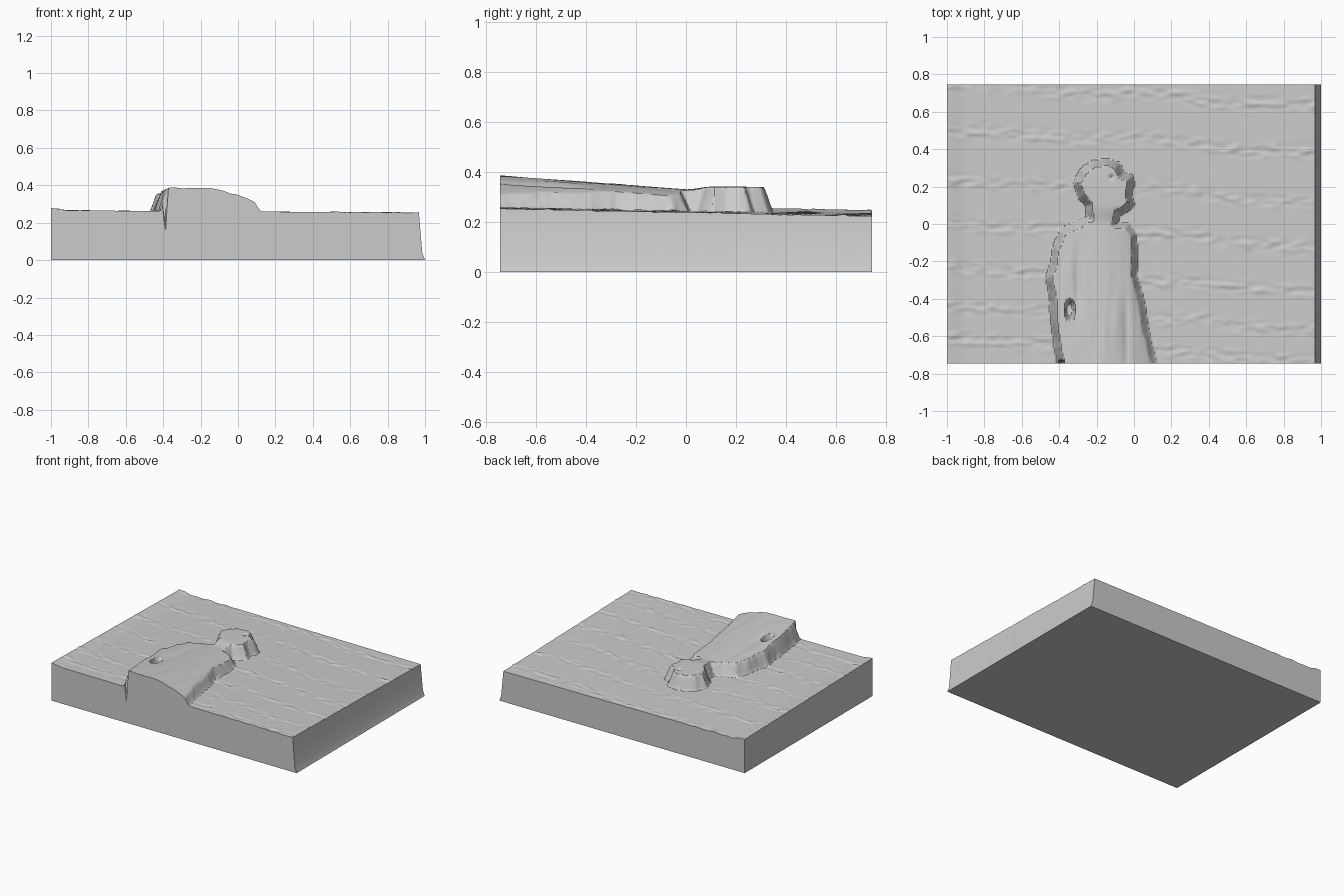
import bpy, bmesh, math
from mathutils import Vector, noise

cube = bpy.data.objects.get("Cube")
if cube:
    bpy.data.objects.remove(cube, do_unlink=True)

LEFT, RIGHT, HALF_Y = -1.0, 0.967, 0.745
COLS, ROWS = 260, 196

# Silhouette of the raised figure: left side, head, face, right side
OUTLINE = [(-.385, -.80), (-.41, -.65), (-.43, -.5), (-.435, -.4), (-.455, -.28),
           (-.43, -.22), (-.42, -.14), (-.38, -.04), (-.3, 0), (-.235, .03),
           (-.24, .1), (-.28, .15), (-.305, .22), (-.275, .28), (-.215, .32),
           (-.15, .333), (-.09, .315), (-.065, .26), (-.02, .245), (-.015, .21),
           (-.03, .16), (-.015, .11), (-.05, .08), (-.09, .06), (-.1, 0),
           (-.04, -.01), (0, -.06), (.005, -.2), (0, -.28), (.035, -.38),
           (.06, -.55), (.12, -.80)]
# Wavy ripple lines across the background: y position of each row
RIPPLES = [.69, .44, .18, -.06, -.3, -.5, -.67]


def smooth(a, b, v):
    t = min(1, max(0, (v - a) / (b - a)))
    return t * t * (3 - 2 * t)


def signed_distance(x, y):
    """Distance to the silhouette, positive inside."""
    best, inside = 9.0, False
    ax, ay = OUTLINE[-1]
    for bx, by in OUTLINE:
        dx, dy = bx - ax, by - ay
        t = min(1, max(0, ((x - ax) * dx + (y - ay) * dy) / (dx * dx + dy * dy)))
        best = min(best, math.hypot(x - ax - t * dx, y - ay - t * dy))
        if (ay > y) != (by > y) and x < ax + (y - ay) * dx / dy:
            inside = not inside
        ax, ay = bx, by
    return best if inside else -best


def blob(x, y, cx, cy, rx, ry):
    return math.exp(-((x - cx) / rx) ** 2 - ((y - cy) / ry) ** 2)


def background(x, y):
    z = .245 - .02 * y - .006 * x + .012 * smooth(-.9, -1, x)
    wander = .05 * noise.noise(Vector((x * 2, y, 3))) - .07 * x
    for i, row in enumerate(RIPPLES):
        d = y - row - wander
        if abs(d) < .1:
            n = noise.noise(Vector((x * 14, y * 32, i * 7)))
            z += .009 * math.exp(-(d / .035) ** 2) * max(-.3, n)
    return z


def figure(x, y):
    # Torso swells towards the front and rounds off on one side
    torso = .332 + .072 * max(0, -y) - .9 * max(0, x + .2) ** 2
    torso += .004 * noise.noise(Vector((x * 22, y * 5, 0))) * smooth(0, -.2, y)
    torso -= .012 * blob(x, y, -.3, -.32, .022, .16)
    torso -= .01 * blob(x, y, -.04, -.6, .018, .2)
    # Head is a shallow dome with a small eye
    head = .343 - .12 * ((x + .16) ** 2 + (y - .16) ** 2)
    head -= .014 * blob(x, y, -.12, .25, .012, .012)
    k = smooth(.0, .1, y)
    z = torso * (1 - k) + head * k
    # Gap between arm and body
    gap = math.hypot((x + .343) / .028, (y + .46) / .06)
    return z - .07 * smooth(1.1, .5, gap)


def height(x, y):
    z = background(x, y)
    if -.55 < x < .2 and y < .4:
        wall = .018 + .004 * noise.noise(Vector((x * 25, y * 25, 5)))
        d = signed_distance(x, y) + .005 * noise.noise(Vector((x * 18, y * 18, 9)))
        k = min(1, max(0, (d + wall) / (2 * wall)))
        z += (figure(x, y) - z) * k
    # Narrow crack running down the front face
    near = max(0, 1 - abs(x + .388) / .016) * smooth(-.725, -.743, y)
    return z - .2 * near


# Slab with the carved relief on its top
bm = bmesh.new()
bmesh.ops.create_grid(bm, x_segments=COLS, y_segments=ROWS, size=1)
for v in bm.verts:
    x = LEFT + (v.co.x + 1) / 2 * (RIGHT - LEFT)
    y = v.co.y * HALF_Y
    v.co = (x, y, height(x, y))

# Side walls, with a stepped flare at the right edge
rim = [e for e in bm.edges if e.is_boundary]
for level, reach in ((.04, .985), (0, 1)):
    geom = bmesh.ops.extrude_edge_only(bm, edges=rim)["geom"]
    rim = [g for g in geom if isinstance(g, bmesh.types.BMEdge) and g.is_boundary]
    for v in {v for e in rim for v in e.verts}:
        v.co.z = level
        if v.co.x > RIGHT - .001:
            v.co.x = reach
bmesh.ops.contextual_create(bm, geom=rim)
bmesh.ops.recalc_face_normals(bm, faces=bm.faces)

mesh = bpy.data.meshes.new("relief_slab")
bm.to_mesh(mesh)
bm.free()
slab = bpy.data.objects.new("relief_slab", mesh)
bpy.context.collection.objects.link(slab)

stone = bpy.data.materials.new("grey_stone")
stone.use_nodes = True
colour = (.6, .6, .6, 1)
stone.diffuse_color = colour
stone.node_tree.nodes["Principled BSDF"].inputs["Base Color"].default_value = colour
mesh.materials.append(stone)

bpy.ops.object.select_all(action="DESELECT")
slab.select_set(True)
bpy.context.view_layer.objects.active = slab
bpy.ops.object.shade_smooth_by_angle(angle=math.radians(35))
